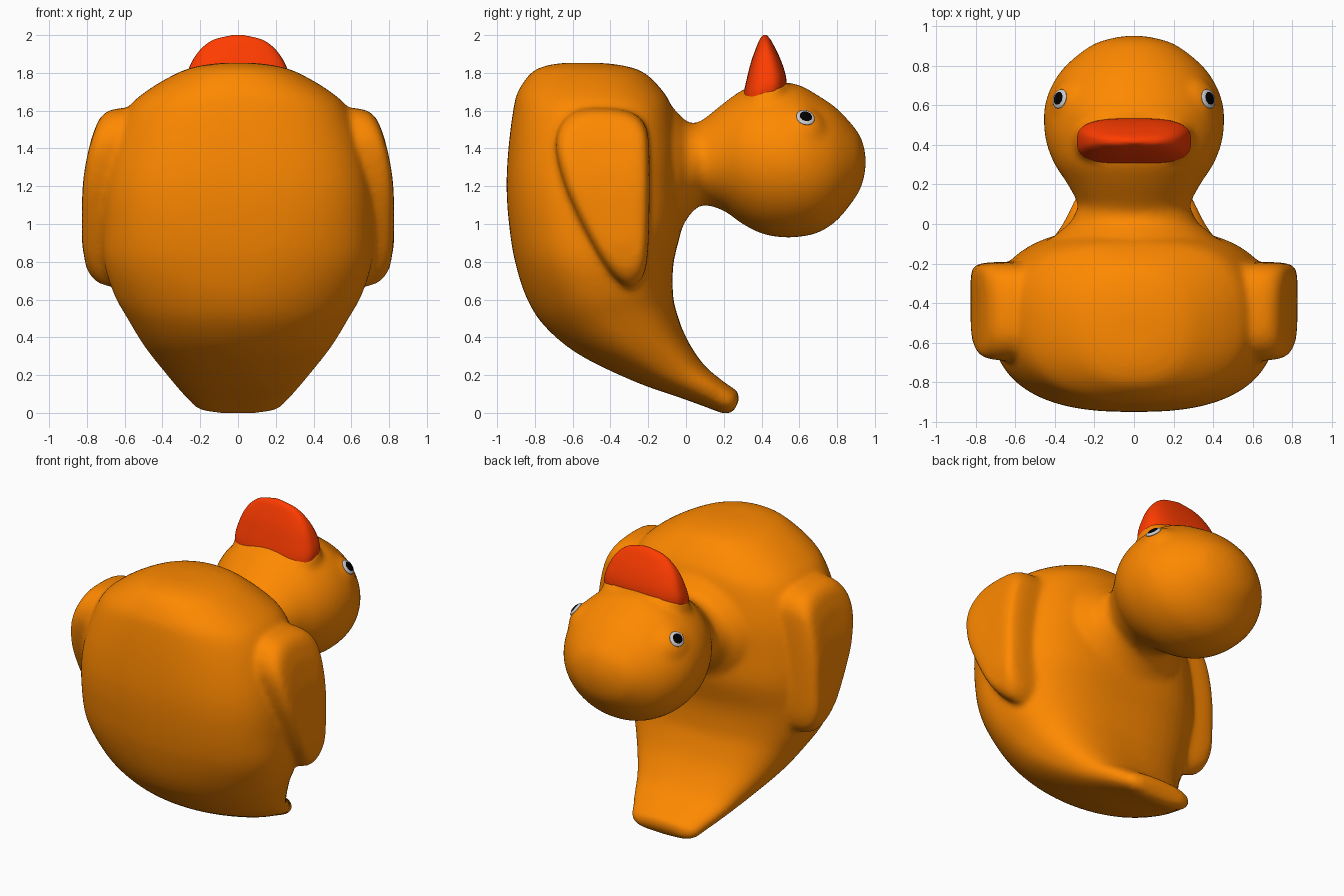
import bpy, bmesh, math
from mathutils import Vector, Matrix

if "Cube" in bpy.data.objects:
    bpy.data.objects.remove(bpy.data.objects["Cube"])


def material(name, rgb):
    m = bpy.data.materials.new(name)
    m.diffuse_color = (*rgb, 1)
    m.use_nodes = True
    m.node_tree.nodes["Principled BSDF"].inputs["Base Color"].default_value = m.diffuse_color
    return m


ORANGE = material("orange", (1.0, 0.25, 0.0))
RED = material("red", (1.0, 0.045, 0.0))
WHITE = material("white", (0.75, 0.75, 0.75))
BLACK = material("black", (0.0, 0.0, 0.0))


def catmull(pts, steps, closed=False):
    """Smooth curve through points of any dimension."""
    n, out = len(pts), []
    for i in range(n if closed else n - 1):
        idx = [(i + k) % n if closed else min(max(i + k, 0), n - 1) for k in (-1, 0, 1, 2)]
        a, b, c, d = (pts[j] for j in idx)
        for s in range(steps):
            t = s / steps
            out.append([0.5 * (2 * q + (r - p) * t + (2 * p - 5 * q + 4 * r - u) * t * t
                               + (3 * q - p - 3 * r + u) * t ** 3)
                        for p, q, r, u in zip(a, b, c, d)])
    if not closed:
        out.append(list(pts[-1]))
    return out


def skin(bm, rings):
    """Join rings of points into a closed skin."""
    vs = [[bm.verts.new(p) for p in ring] for ring in rings]
    n = len(vs[0])
    for a, b in zip(vs, vs[1:]):
        for i in range(n):
            bm.faces.new((a[i], a[(i + 1) % n], b[(i + 1) % n], b[i]))
    bm.faces.new(vs[0])
    bm.faces.new(vs[-1])


def loft(bm, sections, seg=64, steps=6):
    """Sections: (low y, low z, high y, high z, half width, low exponent, high exponent)."""
    rings = []
    for yb, zb, yt, zt, w, n_low, n_high in catmull(sections, steps):
        ring = []
        for k in range(seg):
            a = 2 * math.pi * k / seg
            c, s = math.cos(a), math.sin(a)
            n = n_high if s > 0 else n_low
            u = math.copysign(abs(c) ** (2 / n), c)
            v = math.copysign(abs(s) ** (2 / n), s)
            ring.append((w * u, (yb + yt) / 2 + v * (yt - yb) / 2, (zb + zt) / 2 + v * (zt - zb) / 2))
        rings.append(ring)
    skin(bm, rings)


def finish(bm, name, mat):
    bmesh.ops.recalc_face_normals(bm, faces=bm.faces[:])
    for f in bm.faces:
        f.smooth = True
    me = bpy.data.meshes.new(name)
    bm.to_mesh(me)
    bm.free()
    me.materials.append(mat)
    ob = bpy.data.objects.new(name, me)
    bpy.context.collection.objects.link(ob)
    return ob


body = bmesh.new()

# Torso, from chest (top) down to the tail
loft(body, [
    (-.65, 1.853, -.45, 1.853, .08, 2, 2), (-.74, 1.838, -.33, 1.838, .2, 2.1, 2.1),
    (-.82, 1.8, -.22, 1.8, .32, 2.2, 2.2), (-.89, 1.7, -.12, 1.7, .49, 2.3, 2.4),
    (-.915, 1.6, -.07, 1.6, .59, 2.4, 2.6), (-.94, 1.4, -.03, 1.4, .67, 2.5, 2.6),
    (-.95, 1.2, -.02, 1.2, .71, 2.55, 2.6), (-.937, 1.0, -.02, 1.0, .72, 2.5, 2.6),
    (-.905, .8, -.065, .8, .71, 2.3, 2.6), (-.84, .6, -.07, .65, .655, 2.05, 2.6),
    (-.74, .45, -.055, .55, .585, 2, 2.7), (-.56, .305, .0, .4, .495, 2, 2.7),
    (-.27, .165, .09, .26, .385, 2, 2.7), (-.03, .08, .18, .18, .315, 2.2, 2.6),
    (.1, .033, .235, .14, .27, 2.4, 2.5), (.2, -.003, .275, .11, .235, 2.5, 2.4),
    (.25, .005, .282, .065, .18, 2.4, 2.3)])

# Neck and head
head = [(-.15, .85, 1.7, .5), (-.04, .95, 1.585, .38), (0, 1.02, 1.545, .33), (.05, 1.08, 1.535, .3),
        (.1, 1.1, 1.56, .285), (.2, 1.07, 1.64, .335), (.3, 1.0, 1.71, .4), (.4, .95, 1.74, .44),
        (.5, .93, 1.75, .455), (.6, .932, 1.735, .45), (.7, .955, 1.68, .415), (.8, 1.02, 1.61, .345),
        (.9, 1.145, 1.5, .22), (.938, 1.23, 1.425, .115), (.953, 1.32, 1.34, .02)]
loft(body, [(y, lo, y, hi, w, 2, 2) for y, lo, hi, w in head])

# Raised base under the beak
loft(body, [(.25, 1.45, .57, 1.5, .33, 2.4, 2.4), (.28, 1.62, .56, 1.67, .305, 2.6, 2.6),
            (.305, 1.69, .54, 1.75, .28, 3, 3)])

# Wings
outline = catmull([(-.69, 1.42), (-.66, 1.53), (-.58, 1.6), (-.45, 1.615), (-.3, 1.595), (-.22, 1.53),
                   (-.195, 1.4), (-.195, 1.0), (-.21, .78), (-.25, .69), (-.31, .665), (-.4, .74),
                   (-.5, .9), (-.6, 1.1), (-.66, 1.26)], 5, closed=True)
for side in (-1, 1):
    rings = []
    for depth, k in ((None, 1), (.11, 1), (.07, .985), (.04, .96), (.018, .91), (.005, .82), (0, .6), (0, .2)):
        ring = []
        for y, z in outline:
            y, z = -.41 + (y + .41) * k, 1.22 + (z - 1.22) * k
            outer = .826 - .4 * max(0, z - 1.1) ** 2 - 1.0 * max(0, .9 - z) ** 2
            ring.append((side * (.5 if depth is None else outer - depth), y, z))
        rings.append(ring)
    skin(body, rings)

# Soft bulges around the eyes
EYE, NORMAL = Vector((.383, .635, 1.57)), Vector((.74, .23, .63)).normalized()
for side in (-1, 1):
    c = EYE - NORMAL * .17
    bmesh.ops.create_uvsphere(body, u_segments=48, v_segments=24, radius=.165,
                              matrix=Matrix.Translation((side * c.x, c.y, c.z)))

# Fuse everything into one soft moulded skin
ob = finish(body, "body", ORANGE)
rm = ob.modifiers.new("fuse", 'REMESH')
rm.mode = 'VOXEL'
rm.voxel_size = .016
rm.use_smooth_shade = True
sm = ob.modifiers.new("soften", 'SMOOTH')
sm.factor = .5
sm.iterations = 14

# Beak
beak = bmesh.new()
loft(beak, [(.3, 1.62, .53, 1.68, .28, 3, 3), (.305, 1.69, .533, 1.75, .288, 3, 3),
            (.322, 1.77, .522, 1.81, .272, 3, 3), (.345, 1.86, .497, 1.88, .238, 2.8, 2.8),
            (.37, 1.93, .468, 1.94, .188, 2.6, 2.6), (.39, 1.977, .447, 1.977, .125, 2.4, 2.4),
            (.408, 2.0, .428, 2.0, .03, 2, 2)])
finish(beak, "beak", RED)

# Eyes: white disc with a black pupil
for side, label in ((-1, "left"), (1, "right")):
    n = Vector((side * NORMAL.x, NORMAL.y, NORMAL.z))
    e = Vector((side * EYE.x, EYE.y, EYE.z))
    for part, mat, r, thick, off in (("eye", WHITE, .05, .014, -.01), ("pupil", BLACK, .034, .01, -.002)):
        bm = bmesh.new()
        place = (Matrix.Translation(e + n * off) @ n.to_track_quat('Z', 'Y').to_matrix().to_4x4()
                 @ Matrix.Diagonal((r, r, thick, 1)))
        bmesh.ops.create_uvsphere(bm, u_segments=32, v_segments=16, radius=1, matrix=place)
        finish(bm, f"{label}_{part}", mat)
